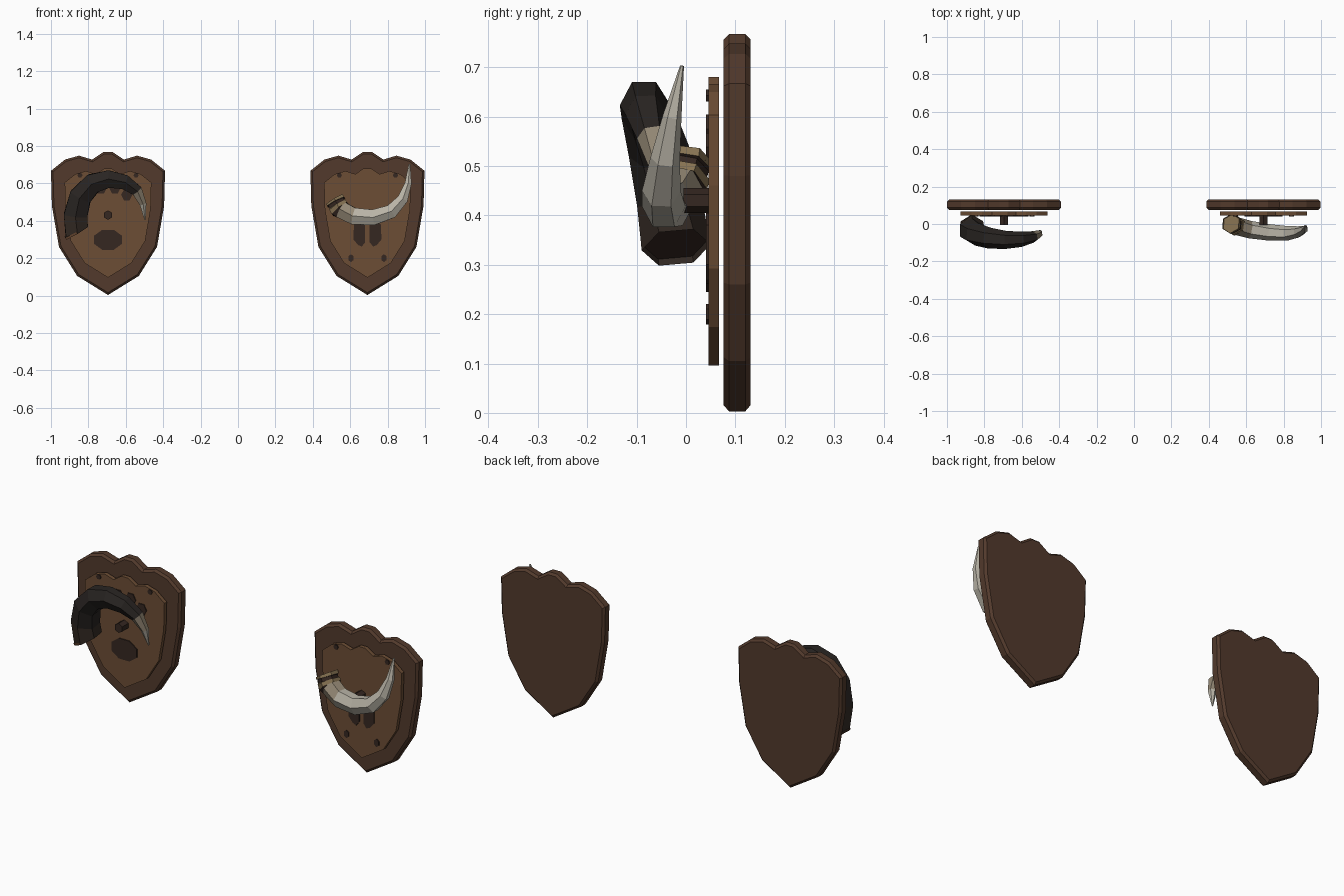
import bpy, bmesh, math
from mathutils import Vector

if "Cube" in bpy.data.objects:
    bpy.data.objects.remove(bpy.data.objects["Cube"])

def mat(name, r, g, b):
    m = bpy.data.materials.new(name)
    m.diffuse_color = (r, g, b, 1)
    m.use_nodes = True
    m.node_tree.nodes["Principled BSDF"].inputs["Base Color"].default_value = m.diffuse_color
    return m

RIM = mat("dark_wood", .085, .042, .025)
PANEL = mat("light_wood", .15, .075, .035)
DARK = mat("dark_iron", .035, .02, .015)
BLACK = mat("black_horn", .022, .018, .016)
BROWN = mat("brown_horn", .035, .024, .018)
TAN = mat("tan_horn", .30, .25, .18)
BONE = mat("pale_horn", .48, .45, .38)
GOLD = mat("brass", .24, .17, .085)
COPPER = mat("copper_lip", .16, .075, .035)

def finish(name, bm, mats):
    bmesh.ops.recalc_face_normals(bm, faces=bm.faces)
    me = bpy.data.meshes.new(name)
    bm.to_mesh(me)
    bm.free()
    for m in mats:
        me.materials.append(m)
    ob = bpy.data.objects.new(name, me)
    bpy.context.collection.objects.link(ob)
    return ob

# flat plate: outline in x/z, thickness in y, optional chamfer
def plate(name, pts, y0, y1, m, chamfer=0):
    bm = bmesh.new()
    f = bm.faces.new([bm.verts.new((x, y0, z)) for x, z in pts])
    ext = bmesh.ops.extrude_face_region(bm, geom=[f])
    vs = [v for v in ext['geom'] if isinstance(v, bmesh.types.BMVert)]
    bmesh.ops.translate(bm, verts=vs, vec=(0, y1 - y0, 0))
    bmesh.ops.recalc_face_normals(bm, faces=bm.faces)
    if chamfer:
        edges = [e for e in bm.edges if abs(e.verts[0].co.y - e.verts[1].co.y) < 1e-5]
        bmesh.ops.bevel(bm, geom=edges, offset=chamfer, segments=1, affect='EDGES')
    return finish(name, bm, [m])

def oval(name, x, z, rx, rz, y0, y1, m, n=6, turn=0.0):
    a = [2 * math.pi * i / n + turn for i in range(n)]
    return plate(name, [(x + rx * math.cos(t), z + rz * math.sin(t)) for t in a], y0, y1, m)

# six-sided tube along (x, y, z, radius) points, one material per segment
def horn(name, pts, seg_mats, start_dir, lip, inside):
    bm = bmesh.new()
    co = [Vector(p[:3]) for p in pts]
    mats = list(dict.fromkeys(seg_mats + [lip, inside]))
    rings = []
    for i, p in enumerate(pts):
        t = co[min(i + 1, len(co) - 1)] - co[max(i - 1, 0)]
        t = (Vector(start_dir) if i == 0 else t).normalized()
        u = Vector((0, 1, 0))
        u = (u - t * u.dot(t)).normalized()
        w = t.cross(u)
        rings.append([bm.verts.new(co[i] + p[3] * (u * math.cos(k * math.pi / 3)
                      + w * 1.1 * math.sin(k * math.pi / 3))) for k in range(6)])
    for a, b, m in zip(rings, rings[1:], seg_mats):
        for k in range(6):
            f = bm.faces.new((a[k], a[(k + 1) % 6], b[(k + 1) % 6], b[k]))
            f.material_index = mats.index(m)
    bm.faces.new(rings[-1]).material_index = mats.index(seg_mats[-1])
    # mouth: rim and shallow hollow
    mouth = bm.faces.new(rings[0])
    ins = bmesh.ops.inset_region(bm, faces=[mouth], thickness=.012, use_even_offset=True)
    for f in ins['faces']:
        f.material_index = mats.index(lip)
    mouth.material_index = mats.index(inside)
    bmesh.ops.translate(bm, verts=mouth.verts, vec=Vector(start_dir).normalized() * .012)
    return finish(name, bm, mats)

# shield outline, right half from top to bottom
half = [(.025, .767), (.085, .727), (.155, .748), (.23, .727), (.305, .667),
        (.3, .48), (.262, .26), (.165, .105)]
outline = half + [(0, .003)] + [(-x, z) for x, z in reversed(half)]

for side, cx in (("left", -.695), ("right", .692)):
    plate(side + "_shield", [(cx + x, z) for x, z in outline], .076, .131, RIM, .011)
    plate(side + "_inner_panel", [(cx + x * .76, .388 + (z - .385) * .765) for x, z in outline],
          .046, .067, PANEL)
    oval(side + "_peg", cx, .43, .025, .025, -.005, .05, DARK, 6, math.pi / 6)
    for s in (-1, 1):
        oval(side + "_nail", cx + s * .15, .643, .014, .014, .041, .048, DARK)

# paw print on the left shield
oval("paw_pad", -.695, .298, .08, .058, .041, .048, DARK, 8, math.pi / 8)
for s in (-1, 1):
    oval("paw_outer_toe", -.695 + s * .1, .538, .03, .033, .041, .048, DARK)
    oval("paw_inner_toe", -.695 + s * .037, .575, .03, .034, .041, .048, DARK)

# hoof print on the right shield
for s in (-1, 1):
    hoof = [(.012, .38), (.012, .285), (.03, .262), (.05, .27), (.075, .3), (.072, .38), (.04, .405)]
    plate("hoof_half", [(.692 + s * x, z) for x, z in hoof], .041, .048, DARK)
    oval("dew_claw", .692 + s * .088, .2, .016, .021, .041, .048, DARK, 6, math.pi / 6)

# dark curled horn
horn("dark_horn", [
    (-.862, -.02, .335, .07), (-.868, -.034, .43, .066), (-.842, -.055, .53, .062),
    (-.775, -.075, .6, .056), (-.69, -.085, .623, .049), (-.605, -.082, .606, .041),
    (-.54, -.069, .56, .031), (-.508, -.052, .49, .019), (-.497, -.036, .405, .003)],
    [BROWN, BLACK, BLACK, BLACK, BLACK, BLACK, TAN, BONE],
    (-.5, -.1, .85), COPPER, DARK)

# pale horn with brass bands near the mouth
horn("pale_horn", [
    (.517, .002, .513, .053), (.524, -.001, .5, .054), (.525, -.001, .498, .048),
    (.533, -.005, .483, .048), (.534, -.005, .481, .054), (.546, -.01, .463, .054),
    (.552, -.012, .458, .048), (.62, -.03, .424, .047), (.725, -.045, .418, .044),
    (.82, -.05, .45, .039), (.88, -.042, .515, .03), (.91, -.028, .6, .019),
    (.917, -.008, .703, .004)],
    [GOLD, DARK, DARK, GOLD, GOLD, DARK, TAN, BONE, BONE, BONE, BONE, BONE],
    (.52, -.15, -.85), GOLD, GOLD)
